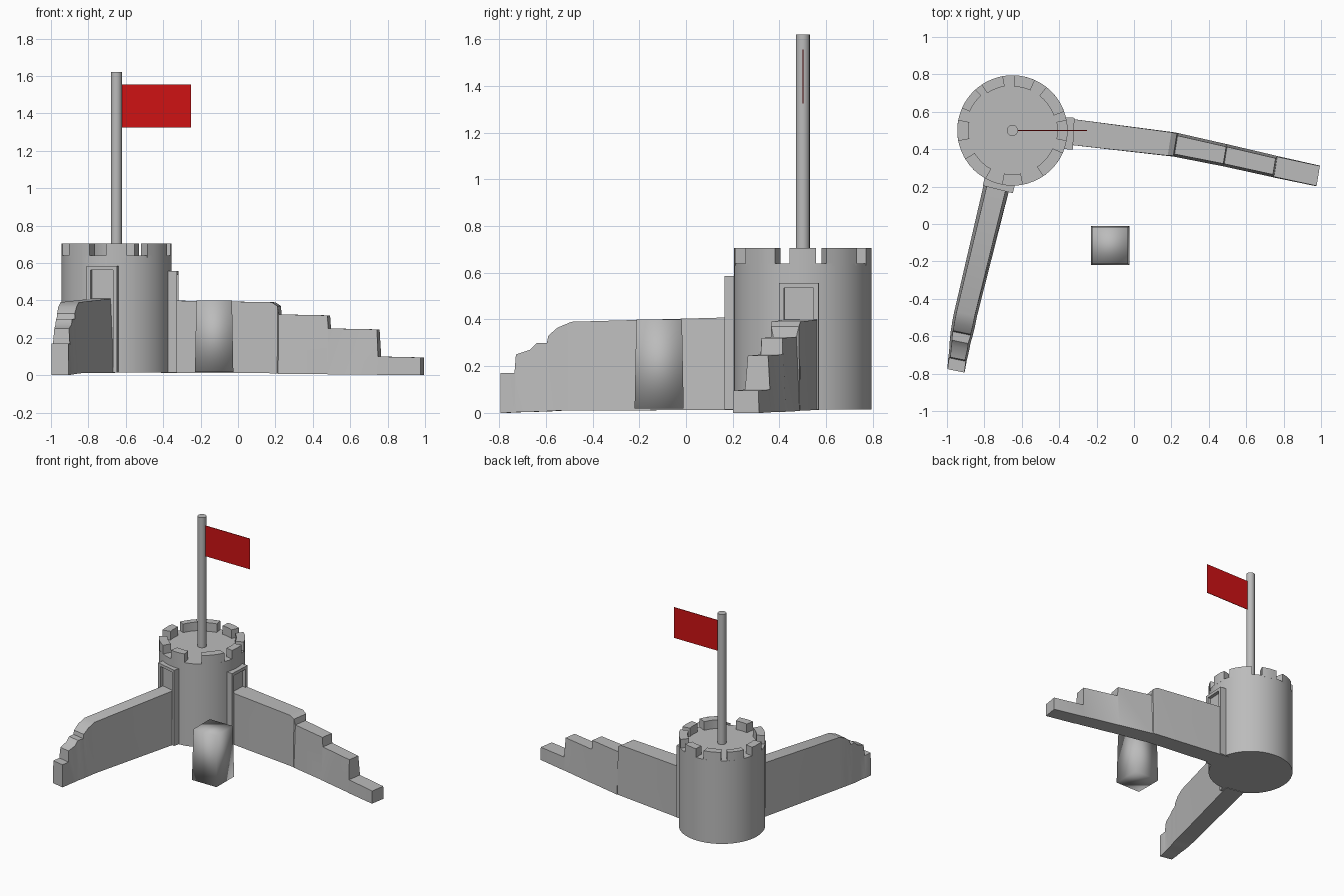
import bpy, bmesh
from math import radians, sin, cos, pi
from mathutils import Vector, Matrix

cube = bpy.data.objects.get("Cube")
if cube:
    bpy.data.objects.remove(cube, do_unlink=True)


def material(name, color):
    m = bpy.data.materials.new(name)
    m.use_nodes = True
    m.diffuse_color = color
    m.node_tree.nodes["Principled BSDF"].inputs["Base Color"].default_value = color
    return m


STONE = material("grey stone", (0.5, 0.5, 0.5, 1))
RED = material("red cloth", (0.62, 0.006, 0.007, 1))
TOWER = Vector((-0.65, 0.5, 0))
RADIUS = 0.295
FLOOR = 0.64
TOP = 0.705


def finish(name, bm, mat=STONE, angle=30):
    bmesh.ops.recalc_face_normals(bm, faces=bm.faces)
    mesh = bpy.data.meshes.new(name)
    bm.to_mesh(mesh)
    bm.free()
    mesh.materials.append(mat)
    ob = bpy.data.objects.new(name, mesh)
    bpy.context.collection.objects.link(ob)
    bpy.ops.object.select_all(action='DESELECT')
    ob.select_set(True)
    bpy.context.view_layer.objects.active = ob
    bpy.ops.object.shade_smooth_by_angle(angle=radians(angle))
    return ob


def cylinder(name, r, z0, z1, segments):
    bm = bmesh.new()
    bmesh.ops.create_cone(bm, cap_ends=True, segments=segments, radius1=r, radius2=r,
                          depth=z1 - z0,
                          matrix=Matrix.Translation(TOWER + Vector((0, 0, (z0 + z1) / 2))))
    return finish(name, bm)


def loft(bm, sections):
    """Skin a row of closed cross-sections and cap both ends."""
    rows = [[bm.verts.new(p) for p in s] for s in sections]
    n = len(rows[0])
    for a, b in zip(rows, rows[1:]):
        for i in range(n):
            j = (i + 1) % n
            bm.faces.new((a[i], a[j], b[j], b[i]))
    bm.faces.new(rows[0])
    bm.faces.new(rows[-1][::-1])


def box(bm, frame, lo, hi):
    lo, hi = Vector(lo), Vector(hi)
    size = hi - lo
    bmesh.ops.create_cube(bm, size=1, matrix=frame @ Matrix.Translation((lo + hi) / 2)
                          @ Matrix.Diagonal((*size, 1)))


# Round tower and flagpole
cylinder("tower", RADIUS, 0.015, FLOOR, 48)
cylinder("flagpole", 0.03, FLOOR, 1.62, 16)

# Battlements: curved blocks around the rim, unevenly spaced
bm = bmesh.new()
for mid, width, depth in ((0, 22, .055), (36, 32, .06), (77, 22, .06), (112, 24, .055),
                          (144, 24, .045), (180, 22, .06), (226, 30, .06),
                          (270, 22, .06), (320, 32, .06)):
    sections = []
    for k in range(5):
        a = radians(mid + width * (k / 4 - 0.5))
        d = Vector((cos(a), sin(a), 0))
        inner, outer = TOWER + d * (RADIUS - depth), TOWER + d * RADIUS
        sections.append([p + Vector((0, 0, z)) for p, z in
                         ((inner, FLOOR - .01), (outer, FLOOR - .01), (outer, TOP), (inner, TOP))])
    loft(bm, sections)
finish("battlements", bm)

# Flag
bm = bmesh.new()
box(bm, Matrix.Identity(4), (-0.622, 0.498, 1.325), (-0.25, 0.502, 1.555))
finish("flag", bm, RED)


# Doorways: a thin recessed panel with raised jambs and lintel
def doorway(name, angle, half, height, reach):
    bm = bmesh.new()
    frame = Matrix.Translation(TOWER) @ Matrix.Rotation(radians(angle), 4, 'Z')
    z0, bar, back = 0.015, 0.022, RADIUS - 0.06
    box(bm, frame, (back, -half + bar, z0), (reach - 0.025, half - bar, height - bar))
    for side in (-1, 1):
        y0, y1 = sorted((side * half, side * (half - bar)))
        box(bm, frame, (back, y0, z0), (reach, y1, height))
    box(bm, frame, (back, -half + bar, height - bar), (reach, half - bar, height))
    return finish(name, bm)


doorway("front_doorway", 256, 0.083, 0.585, 0.325)
doorway("side_doorway", -3, 0.085, 0.557, 0.328)


# Ruined walls: stations are x, y, base half-width, top half-width, top height
def wall(name, normal, stations):
    bm = bmesh.new()
    n = Vector((*normal, 0)).normalized()
    sections = []
    last = len(stations) - 1
    for i, (x, y, base, top, z) in enumerate(stations):
        c = Vector((x, y, 0))
        low = Vector((0, 0, 0.012 * (1 - i / last)))
        high = Vector((0, 0, z))
        sections.append([c - n * base + low, c + n * base + low,
                         c + n * top + high, c - n * top + high])
    loft(bm, sections)
    return finish(name, bm)


wall("stepped_wall", (0.16, 0.98), [
    (-.40, .500, .070, .070, .40),
    (.19, .428, .065, .063, .39),
    (.22, .424, .064, .060, .37),
    (.225, .423, .064, .050, .325),
    (.485, .368, .060, .046, .32),
    (.49, .367, .060, .046, .25),
    (.75, .308, .058, .044, .245),
    (.757, .306, .058, .054, .10),
    (.985, .257, .056, .054, .095)])

wall("crumbling_wall", (0.97, -0.2), [
    (-.725, .24, .070, .052, .41),
    (-.900, -.48, .062, .050, .39),
    (-.912, -.54, .062, .050, .365),
    (-.920, -.58, .060, .048, .33),
    (-.921, -.585, .060, .050, .30),
    (-.930, -.63, .056, .044, .30),
    (-.933, -.66, .054, .044, .27),
    (-.943, -.72, .050, .040, .25),
    (-.944, -.725, .050, .046, .17),
    (-.952, -.785, .047, .046, .17)])

# Lone pillar with soft shading over its corners
bm = bmesh.new()
box(bm, Matrix.Identity(4), (-0.23, -0.22, 0.018), (-0.025, -0.01, 0.4))
for v in bm.verts:
    if v.co.z > 0.2:
        v.co.x = -0.127 + (v.co.x + 0.127) * 0.93
        v.co.y = -0.115 + (v.co.y + 0.115) * 0.93
finish("pillar", bm, angle=180)
